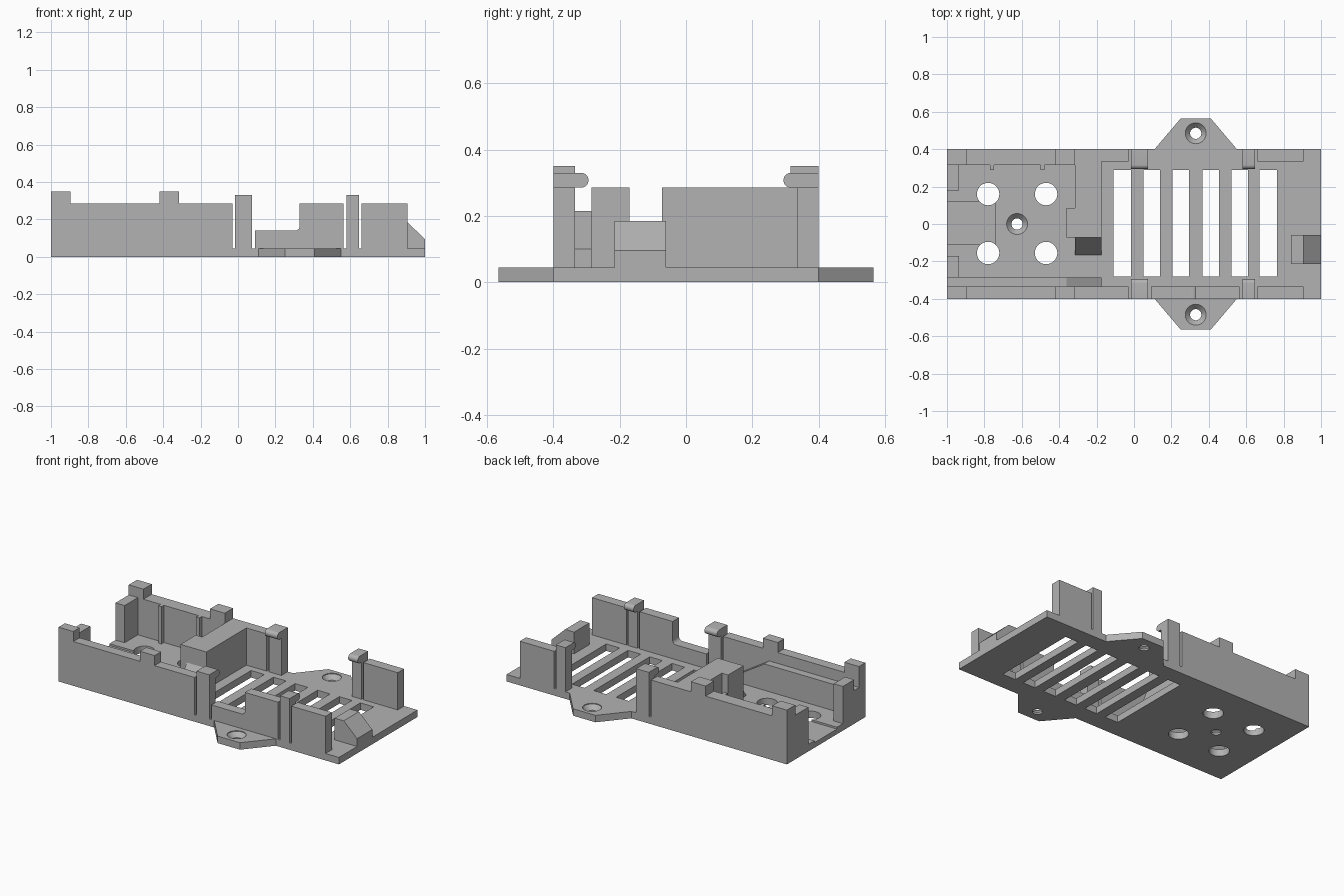
import bpy, bmesh, math
from mathutils import Vector

if "Cube" in bpy.data.objects:
    bpy.data.objects.remove(bpy.data.objects["Cube"])

grey = bpy.data.materials.new("plain grey")
grey.diffuse_color = (0.45, 0.45, 0.45, 1)
grey.use_nodes = True
grey.node_tree.nodes["Principled BSDF"].inputs["Base Color"].default_value = grey.diffuse_color
FLOOR = 0.045
TOP = 0.285


def add_loft(bm, rings):
    """Closed solid through a list of point rings."""
    rows = [[bm.verts.new(p) for p in ring] for ring in rings]
    n = len(rows[0])
    for a, b in zip(rows, rows[1:]):
        for i in range(n):
            j = (i + 1) % n
            bm.faces.new((a[i], a[j], b[j], b[i]))
    bm.faces.new(rows[0][::-1])
    bm.faces.new(rows[-1])


def make(name, solids):
    """Each solid is a list of rings."""
    me = bpy.data.meshes.new(name)
    bm = bmesh.new()
    for rings in solids:
        add_loft(bm, rings)
    bmesh.ops.recalc_face_normals(bm, faces=bm.faces)
    bm.to_mesh(me)
    bm.free()
    ob = bpy.data.objects.new(name, me)
    me.materials.append(grey)
    bpy.context.collection.objects.link(ob)
    return ob


def prism(pts, a, b, axis="z"):
    """Outline pushed from a to b along an axis."""
    place = {"x": lambda u, v, t: Vector((t, u, v)),
             "y": lambda u, v, t: Vector((u, t, v)),
             "z": lambda u, v, t: Vector((u, v, t))}[axis]
    return [[place(u, v, t) for u, v in pts] for t in (a, b)]


def box(x0, x1, y0, y1, z0, z1):
    return prism([(x0, y0), (x1, y0), (x1, y1), (x0, y1)], z0, z1)


def hole(x, y, profile, n=40):
    """Round hole from (radius, height) pairs."""
    return [[Vector((x + r * math.cos(2 * math.pi * i / n),
                     y + r * math.sin(2 * math.pi * i / n), z)) for i in range(n)]
            for r, z in profile]


# base plate with a tapered screw tab on each long side
half = [(0.11, 0.4), (0.25, 0.565), (0.41, 0.565), (0.55, 0.4)]
outline = [(-1, 0.4)] + half + [(1, 0.4), (1, -0.4)]
outline += [(x, -y) for x, y in half[::-1]] + [(-1, -0.4)]
base = make("base_plate", [prism(outline, 0, FLOOR)])

# cutters: vent slots, round holes, countersunk screw holes, shallow recess
slots = [(-0.11, -0.015), (0.05, 0.14), (0.205, 0.295),
         (0.365, 0.455), (0.52, 0.61), (0.67, 0.765)]
cuts = [box(a, b, -0.28, 0.29, -0.1, 0.1) for a, b in slots]
cuts += [hole(x, y, [(0.06, -0.1), (0.06, 0.1)])
         for x in (-0.78, -0.47) for y in (-0.155, 0.16)]
sink = [(0.03, -0.1), (0.03, 0.012), (0.056, 0.04), (0.056, 0.1)]
cuts += [hole(x, y, sink) for x, y in ((0.33, 0.485), (0.33, -0.485), (-0.625, 0))]
recess = [box(-1.1, -0.74, -0.11, 0.12, 0.033, 0.1)]
for name, solids in (("hole_cutter", cuts), ("recess_cutter", recess)):
    cutter = make(name, solids)
    mod = base.modifiers.new(name, "BOOLEAN")
    mod.operation, mod.solver, mod.object = "DIFFERENCE", "EXACT", cutter
    cutter.hide_render = True
    cutter.hide_set(True)

# front wall: long section with raised blocks
make("front_wall_long", [prism(
    [(-1, FLOOR), (-0.03, FLOOR), (-0.03, TOP), (-0.315, TOP), (-0.315, 0.35),
     (-0.42, 0.35), (-0.42, TOP), (-0.895, TOP), (-0.895, 0.35), (-1, 0.35)],
    -0.4, -0.335, "y")])
# front wall: low section stepping up through a small fillet
fillet = [(0.305 + 0.025 * math.sin(a), 0.165 - 0.025 * math.cos(a))
          for a in [math.pi / 2 * i / 6 for i in range(7)]]
make("front_wall_stepped", [prism(
    [(0.09, FLOOR), (0.565, FLOOR), (0.565, TOP), (0.33, TOP)] + fillet[::-1]
    + [(0.09, 0.14)], -0.4, -0.335, "y")])
make("front_wall_end", [box(0.66, 0.905, -0.4, -0.335, FLOOR, TOP)])

# back wall: thick part with raised blocks, thin part, end part
make("back_wall_thick", [prism(
    [(-1, FLOOR), (-0.315, FLOOR), (-0.315, 0.35), (-0.42, 0.35), (-0.42, TOP),
     (-0.895, TOP), (-0.895, 0.35), (-1, 0.35)], 0.315, 0.4, "y")])
make("back_wall_thin", [box(-0.175, -0.03, 0.335, 0.4, FLOOR, TOP)])
make("back_wall_end", [box(0.66, 0.905, 0.335, 0.4, FLOOR, TOP)])
make("back_wall_ribs", [box(x - 0.011, x + 0.011, 0.29, 0.315, FLOOR, TOP)
                        for x in (-0.76, -0.49)])

# left end posts
make("left_posts", [box(-1, -0.935, 0.18, 0.315, FLOOR, TOP),
                    box(-1, -0.935, -0.285, -0.17, FLOOR, TOP)])

# ledge along the front wall with a sloped end
make("front_ledge", [prism([(-1, FLOOR), (-0.175, FLOOR), (-0.175, 0.1),
                            (-0.36, 0.215), (-1, 0.215)], -0.335, -0.285, "y")])

# centre divider block with a side step, and its sloped foot
make("divider_block", [prism(
    [(-0.315, -0.072), (-0.175, -0.072), (-0.175, 0.4), (-0.315, 0.4),
     (-0.315, 0.085), (-0.36, 0.085), (-0.36, 0.03), (-0.315, 0.03)][:4]
    + [(-0.315, 0.085), (-0.36, 0.085), (-0.36, -0.072)], FLOOR, TOP)])
make("divider_foot", [prism([(-0.165, FLOOR), (-0.072, FLOOR), (-0.072, 0.18)],
                            -0.315, -0.175, "x")])

# wedge stop at the right end
make("wedge_stop", [prism([(0.84, FLOOR), (1, FLOOR), (1, 0.095),
                           (0.905, 0.185), (0.84, 0.185)], -0.215, -0.06, "y")])

# snap clips: upright stem with a rounded lip facing inwards
lip = [(-0.3165 + 0.0225 * math.cos(a), 0.3075 + 0.0225 * math.sin(a))
       for a in [-math.pi / 2 + math.pi * i / 12 for i in range(13)]]
clip = [(-0.4, FLOOR), (-0.335, FLOOR), (-0.335, TOP)] + lip + [(-0.4, 0.33)]
for side, s in (("front", 1), ("back", -1)):
    for place, x0, x1 in (("middle", -0.015, 0.075), ("right", 0.58, 0.648)):
        ob = make(f"{side}_{place}_clip",
                  [prism([(s * y, z) for y, z in clip], x0, x1, "x")])
        bpy.ops.object.select_all(action="DESELECT")
        ob.select_set(True)
        bpy.context.view_layer.objects.active = ob
        bpy.ops.object.shade_smooth_by_angle(angle=math.radians(30))
